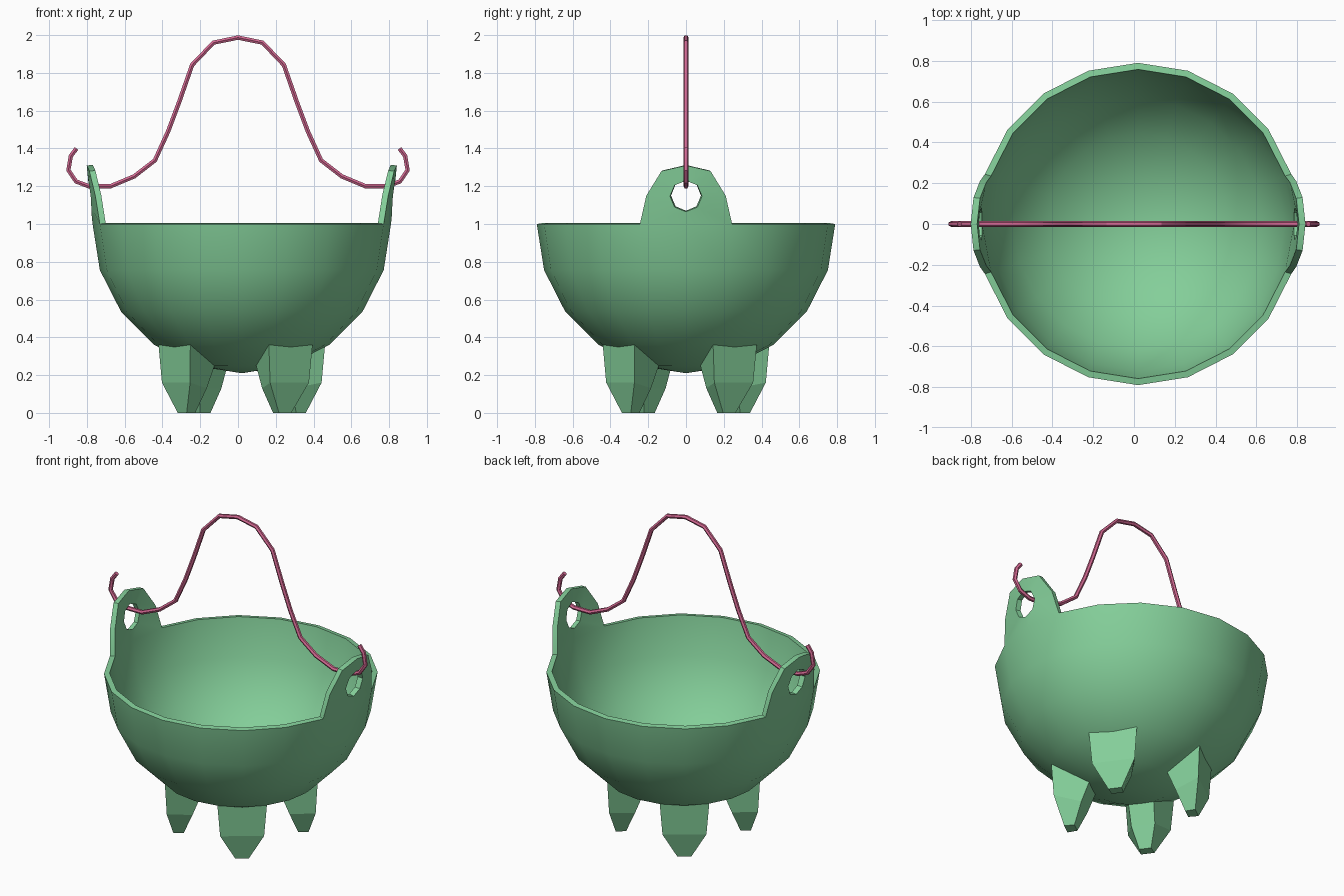
import bpy, bmesh
from math import sin, cos, pi, radians

if "Cube" in bpy.data.objects:
    bpy.data.objects.remove(bpy.data.objects["Cube"])

CX = 0.02      # bowl axis offset
R = 0.79       # bowl radius
SIDES = 20
STEP = radians(18)


def material(name, rgb):
    m = bpy.data.materials.new(name)
    m.use_nodes = True
    m.diffuse_color = (*rgb, 1)
    m.node_tree.nodes["Principled BSDF"].inputs["Base Color"].default_value = (*rgb, 1)
    return m


green = material("pale green", (0.23, 0.62, 0.32))
pink = material("rose pink", (0.66, 0.14, 0.29))


def make_object(name, bm, mat):
    bmesh.ops.recalc_face_normals(bm, faces=bm.faces)
    mesh = bpy.data.meshes.new(name)
    bm.to_mesh(mesh)
    bm.free()
    mesh.materials.append(mat)
    ob = bpy.data.objects.new(name, mesh)
    bpy.context.collection.objects.link(ob)
    return ob


def select(ob):
    bpy.ops.object.select_all(action="DESELECT")
    ob.select_set(True)
    bpy.context.view_layer.objects.active = ob


# Bowl: hemisphere sheet
bm = bmesh.new()
rings = [[bm.verts.new((CX + R * cos(k * STEP) * cos(i * STEP),
                        R * cos(k * STEP) * sin(i * STEP),
                        1 - R * sin(k * STEP))) for i in range(SIDES)] for k in range(5)]
pole = bm.verts.new((CX, 0, 1 - R))
for i in range(SIDES):
    j = (i + 1) % SIDES
    for a, b in zip(rings, rings[1:]):
        bm.faces.new((a[i], b[i], b[j], a[j]))
    bm.faces.new((rings[-1][i], pole, rings[-1][j]))


# Ears rising from the rim, each pierced by an eight-sided hole
def ear_vert(side, y, z):
    x = R - 0.04 * (y / 0.244) ** 2 + 0.1 * (z - 1)
    return bm.verts.new((CX + side * x, y, z))


for side, mid in ((1, 0), (-1, 10)):
    rim = [rings[0][(mid + side * d) % SIDES] for d in (-1, 0, 1)]
    upper = [(0.21, 1.15), (0.13, 1.28), (0, 1.31), (-0.13, 1.28), (-0.21, 1.15)]
    outline = rim + [ear_vert(side, y, z) for y, z in upper]
    hole = [ear_vert(side, 0.085 * cos(a), 1.147 + 0.082 * sin(a))
            for a in (radians(225 + 45 * n) for n in range(8))]
    for n in range(8):
        m = (n + 1) % 8
        bm.faces.new((outline[n], outline[m], hole[m], hole[n]))

bowl = make_object("bowl", bm, green)
# Make sure the sheet faces outward before it is thickened inward
if bowl.data.polygons[0].normal.x < 0:
    bowl.data.flip_normals()
select(bowl)
shell = bowl.modifiers.new("wall", "SOLIDIFY")
shell.thickness = 0.032
shell.offset = -1
shell.use_even_offset = True
bpy.ops.object.modifier_apply(modifier=shell.name)
bpy.ops.object.shade_smooth_by_angle(angle=radians(30))


# Legs: tapered blocks; each section is (outer radius, half width, z), then inner
sections = [((0.441, 0.143, 0.361), (0.232, 0.075, 0.251)),
            ((0.43, 0.127, 0.16), (0.28, 0.07, 0.13)),
            ((0.39, 0.04, 0), (0.33, 0.035, 0))]
for n in range(4):
    ang = radians(-54 + 90 * n)
    c, s = cos(ang), sin(ang)
    bm = bmesh.new()
    loops = []
    for (ro, wo, zo), (ri, wi, zi) in sections:
        corners = ((ro, -wo, zo), (ro, wo, zo), (ri, wi, zi), (ri, -wi, zi))
        loops.append([bm.verts.new((CX + r * c - w * s, r * s + w * c, z))
                      for r, w, z in corners])
    for a, b in zip(loops, loops[1:]):
        for i in range(4):
            j = (i + 1) % 4
            bm.faces.new((a[i], a[j], b[j], b[i]))
    bm.faces.new(loops[0])
    bm.faces.new(loops[-1])
    make_object(f"leg_{n + 1}", bm, green)


# Handle: bent wire hooked through both ears
half = [(0.13, 1.96), (0.243, 1.842), (0.31, 1.65), (0.37, 1.49), (0.44, 1.337),
        (0.55, 1.252), (0.675, 1.2), (0.79, 1.2), (0.857, 1.225), (0.898, 1.285),
        (0.885, 1.36), (0.855, 1.4)]
path = [(-x, z) for x, z in reversed(half)] + [(0, 1.987)] + half
curve = bpy.data.curves.new("handle", "CURVE")
curve.dimensions = "3D"
curve.bevel_depth = 0.0135
curve.bevel_resolution = 1
curve.use_fill_caps = True
spline = curve.splines.new("POLY")
spline.points.add(len(path) - 1)
for p, (x, z) in zip(spline.points, path):
    p.co = (x, 0, z, 1)
curve.materials.append(pink)
handle = bpy.data.objects.new("handle", curve)
bpy.context.collection.objects.link(handle)
select(handle)
bpy.ops.object.convert(target="MESH")
bpy.ops.object.shade_smooth_by_angle(angle=radians(30))
